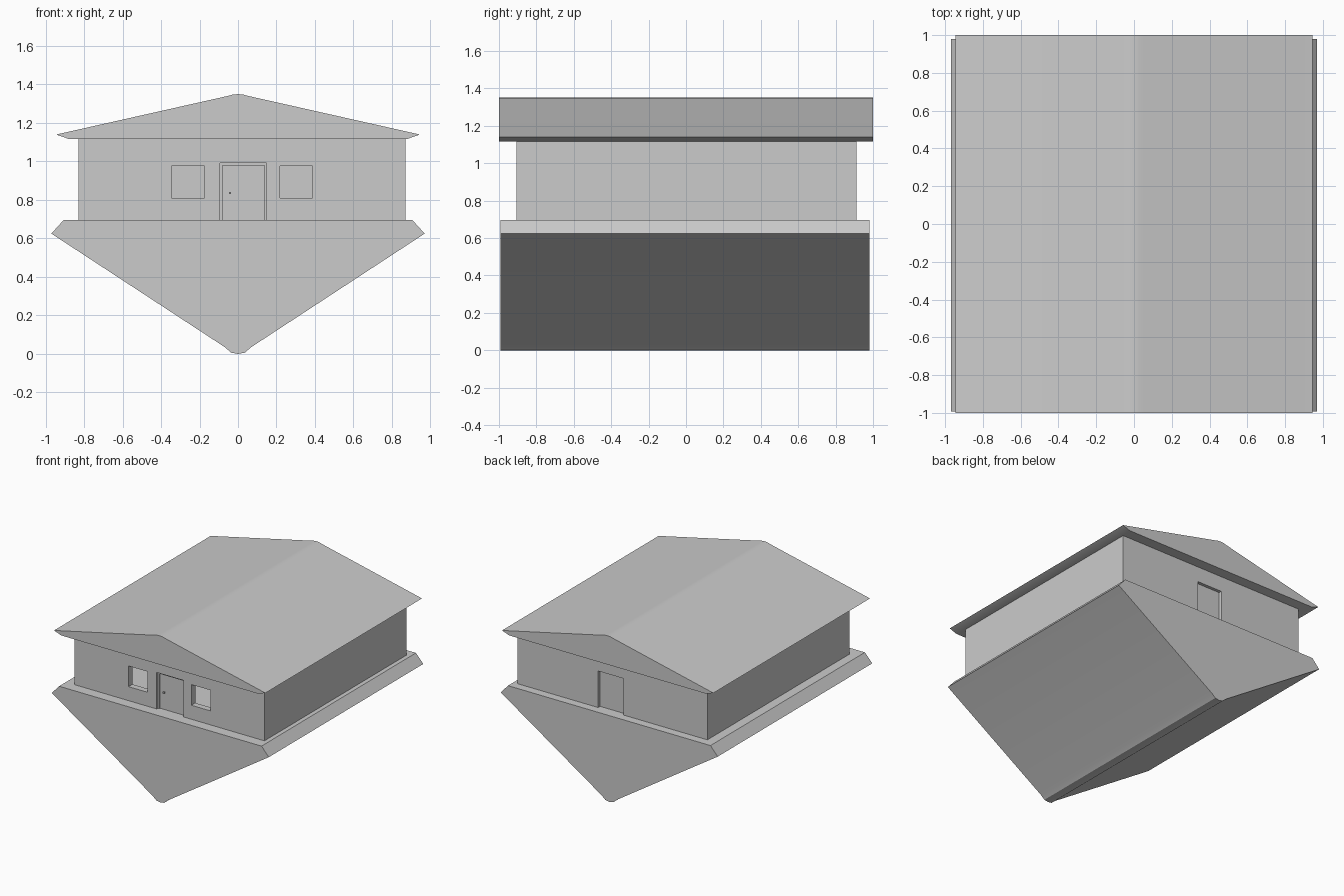
import bpy, bmesh
from math import radians

if "Cube" in bpy.data.objects:
    bpy.data.objects.remove(bpy.data.objects["Cube"])


def finish(name, bm):
    bmesh.ops.recalc_face_normals(bm, faces=bm.faces[:])
    mesh = bpy.data.meshes.new(name)
    bm.to_mesh(mesh)
    bm.free()
    obj = bpy.data.objects.new(name, mesh)
    bpy.context.collection.objects.link(obj)
    return obj


def box(name, x, y, z):
    """Axis-aligned box from (min, max) pairs."""
    bm = bmesh.new()
    bmesh.ops.create_cube(bm, size=1)
    for v in bm.verts:
        v.co = [lo + (c + 0.5) * (hi - lo) for c, (lo, hi) in zip(v.co, (x, y, z))]
    return finish(name, bm)


def gable_prism(name, half, y0, y1):
    """Mirror half an x/z profile (first point on the axis) and extrude it along y."""
    outline = half + [(-x, z) for x, z in reversed(half[1:])]
    bm = bmesh.new()
    face = bm.faces.new([bm.verts.new((x, y0, z)) for x, z in outline])
    ext = bmesh.ops.extrude_face_region(bm, geom=[face])
    moved = [g for g in ext["geom"] if isinstance(g, bmesh.types.BMVert)]
    bmesh.ops.translate(bm, verts=moved, vec=(0, y1 - y0, 0))
    obj = finish(name, bm)
    bpy.context.view_layer.objects.active = obj
    obj.select_set(True)
    bpy.ops.object.shade_smooth_by_angle(angle=radians(20))
    obj.select_set(False)
    return obj


def cut(target, name, x, y, z):
    cutter = box(name, x, y, z)
    cutter.hide_render = True
    cutter.hide_viewport = True
    cutter.display_type = 'WIRE'
    mod = target.modifiers.new(name, 'BOOLEAN')
    mod.operation = 'DIFFERENCE'
    mod.solver = 'EXACT'
    mod.object = cutter


FLOOR, EAVE = 0.697, 1.117
FRONT, BACK, T = -0.905, 0.912, 0.05

# Keel-shaped base with a rounded bottom edge and chamfered rim
gable_prism("base", [(0, 0), (0.035, 0.006), (0.07, 0.036), (0.97, 0.625),
                     (0.905, FLOOR)], -0.992, 0.98)

# Low roof with a softened ridge and small undercut eaves
gable_prism("roof", [(0, 1.35), (0.025, 1.348), (0.055, 1.34), (0.945, 1.14),
                     (0.88, EAVE)], -1.0, 1.0)

# Hollow walls
walls = box("walls", (-0.83, 0.87), (FRONT, BACK), (FLOOR, EAVE))
cut(walls, "room_cutter", (-0.83 + T, 0.87 - T), (FRONT + T, BACK - T), (0.6, 1.2))

# Window openings
for side, x in (("left", (-0.345, -0.175)), ("right", (0.217, 0.387))):
    cut(walls, side + "_window_cutter", x, (FRONT - 0.1, FRONT + 0.1), (0.81, 0.977))

# Door openings
cut(walls, "front_door_cutter", (-0.093, 0.147), (FRONT - 0.1, FRONT + 0.1), (0.6, 0.992))
cut(walls, "back_door_cutter", (-0.08, 0.147), (BACK - 0.1, BACK + 0.1), (0.6, 0.992))

# Front door: frame, recessed leaf and small handle
fy = (FRONT + 0.015, FRONT + T)
box("front_frame_left", (-0.093, -0.08), fy, (FLOOR, 0.992))
box("front_frame_right", (0.138, 0.147), fy, (FLOOR, 0.992))
box("front_frame_top", (-0.08, 0.138), fy, (0.98, 0.992))
box("front_door", (-0.08, 0.138), (FRONT + 0.025, FRONT + T), (FLOOR, 0.98))
box("door_handle", (-0.048, -0.036), (FRONT + 0.012, FRONT + 0.027), (0.83, 0.842))

# Back door: plain recessed leaf
box("back_door", (-0.08, 0.147), (BACK - T, BACK - 0.025), (FLOOR, 0.992))
